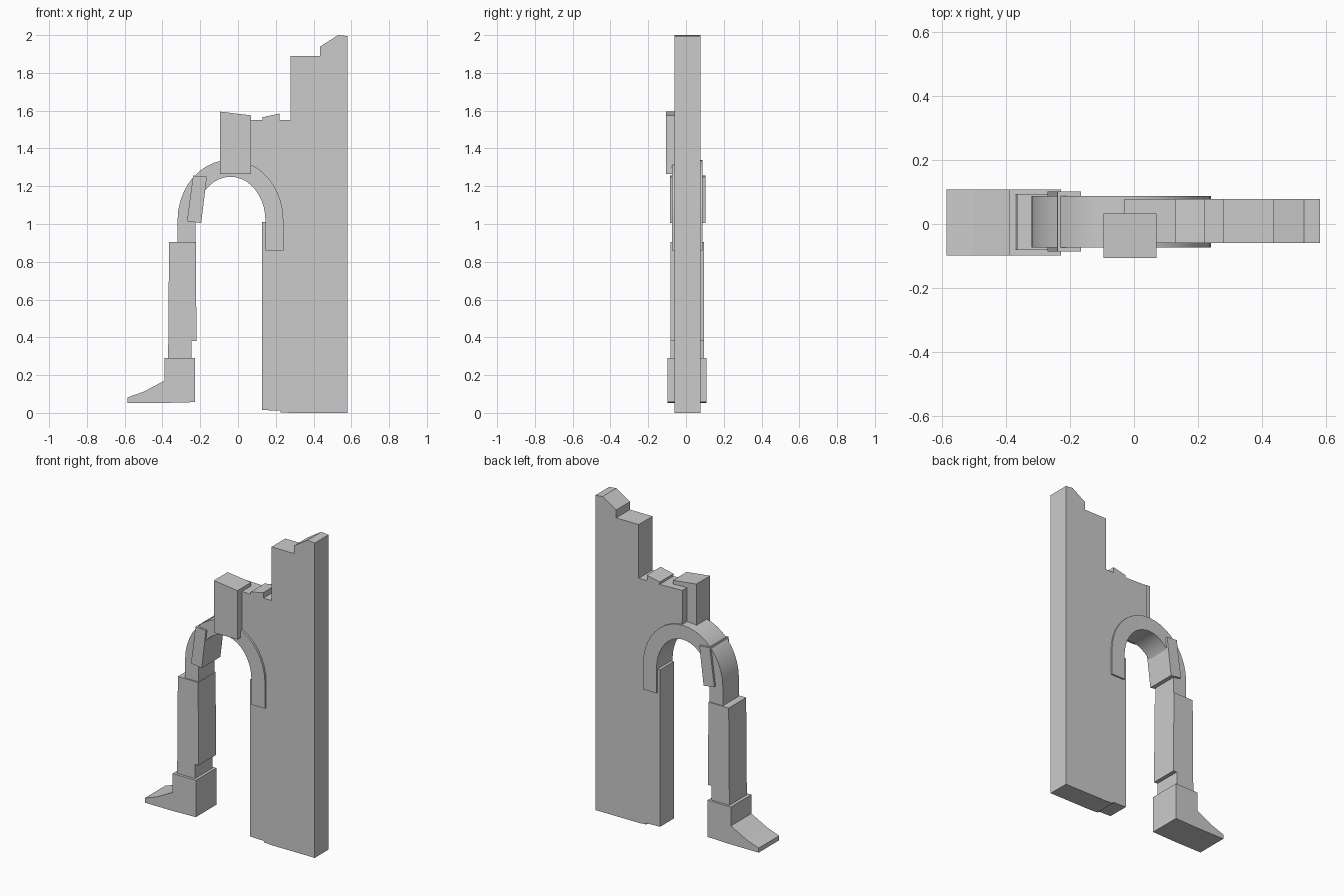
import bpy, bmesh, math

if "Cube" in bpy.data.objects:
    bpy.data.objects.remove(bpy.data.objects["Cube"])


def extrude_profile(name, pts, y0, y1):
    """Extrude an XZ outline between two depths."""
    bm = bmesh.new()
    face = bm.faces.new([bm.verts.new((x, y0, z)) for x, z in pts])
    ext = bmesh.ops.extrude_face_region(bm, geom=[face])
    moved = [v for v in ext["geom"] if isinstance(v, bmesh.types.BMVert)]
    bmesh.ops.translate(bm, vec=(0, y1 - y0, 0), verts=moved)
    bmesh.ops.recalc_face_normals(bm, faces=bm.faces)
    me = bpy.data.meshes.new(name)
    bm.to_mesh(me)
    bm.free()
    ob = bpy.data.objects.new(name, me)
    bpy.context.collection.objects.link(ob)
    return ob


def arc(rx, rz, a0, a1, n):
    """Points on an ellipse about the arch centre, angles in degrees."""
    return [(-0.04 + rx * math.cos(math.radians(a0 + (a1 - a0) * i / n)),
             1.02 + rz * math.sin(math.radians(a0 + (a1 - a0) * i / n)))
            for i in range(n + 1)]


# Broken wall with stepped top; its lower edge is buried in the arch
wall = [(0.28, 0), (0.58, 0), (0.58, 1.995), (0.53, 2.0), (0.435, 1.94),
        (0.435, 1.89), (0.277, 1.89), (0.277, 1.55), (0.22, 1.55),
        (0.22, 1.585), (0.13, 1.565), (0.13, 1.55), (-0.03, 1.555)]
wall += arc(0.235, 0.275, 87, 3, 10)
wall += [(0.195, 1.01), (0.127, 1.01), (0.127, 0.015), (0.225, 0.012), (0.225, 0.003)]
extrude_profile("broken_wall", wall, -0.06, 0.078)

# Horseshoe arch band
band = [(0.24, 0.86)] + arc(0.28, 0.32, 0, 180, 20) + [(-0.32, 0.89), (-0.225, 0.89)]
band += arc(0.185, 0.23, 180, 0, 20) + [(0.145, 0.86)]
arch = extrude_profile("arch_band", band, -0.073, 0.088)
bpy.context.view_layer.objects.active = arch
arch.select_set(True)
bpy.ops.object.shade_smooth_by_angle(angle=math.radians(30))

# Keystone
extrude_profile("keystone", [(-0.095, 1.265), (0.07, 1.265), (0.07, 1.575),
                             (-0.095, 1.595)], -0.106, 0.032)

# Tilted block through the arch shoulder
extrude_profile("shoulder_block", [(-0.27, 1.015), (-0.195, 1.005), (-0.165, 1.25),
                                   (-0.238, 1.256)], -0.085, 0.102)

# Left column
extrude_profile("column", [(-0.37, 0.27), (-0.245, 0.27), (-0.245, 0.38), (-0.22, 0.38),
                           (-0.223, 0.905), (-0.365, 0.905), (-0.367, 0.645)],
                -0.081, 0.094)

# Sloping foot of the column
extrude_profile("column_foot", [(-0.585, 0.053), (-0.38, 0.053), (-0.227, 0.057),
                                (-0.227, 0.29), (-0.39, 0.29), (-0.39, 0.17),
                                (-0.50, 0.112), (-0.585, 0.082)], -0.098, 0.108)
